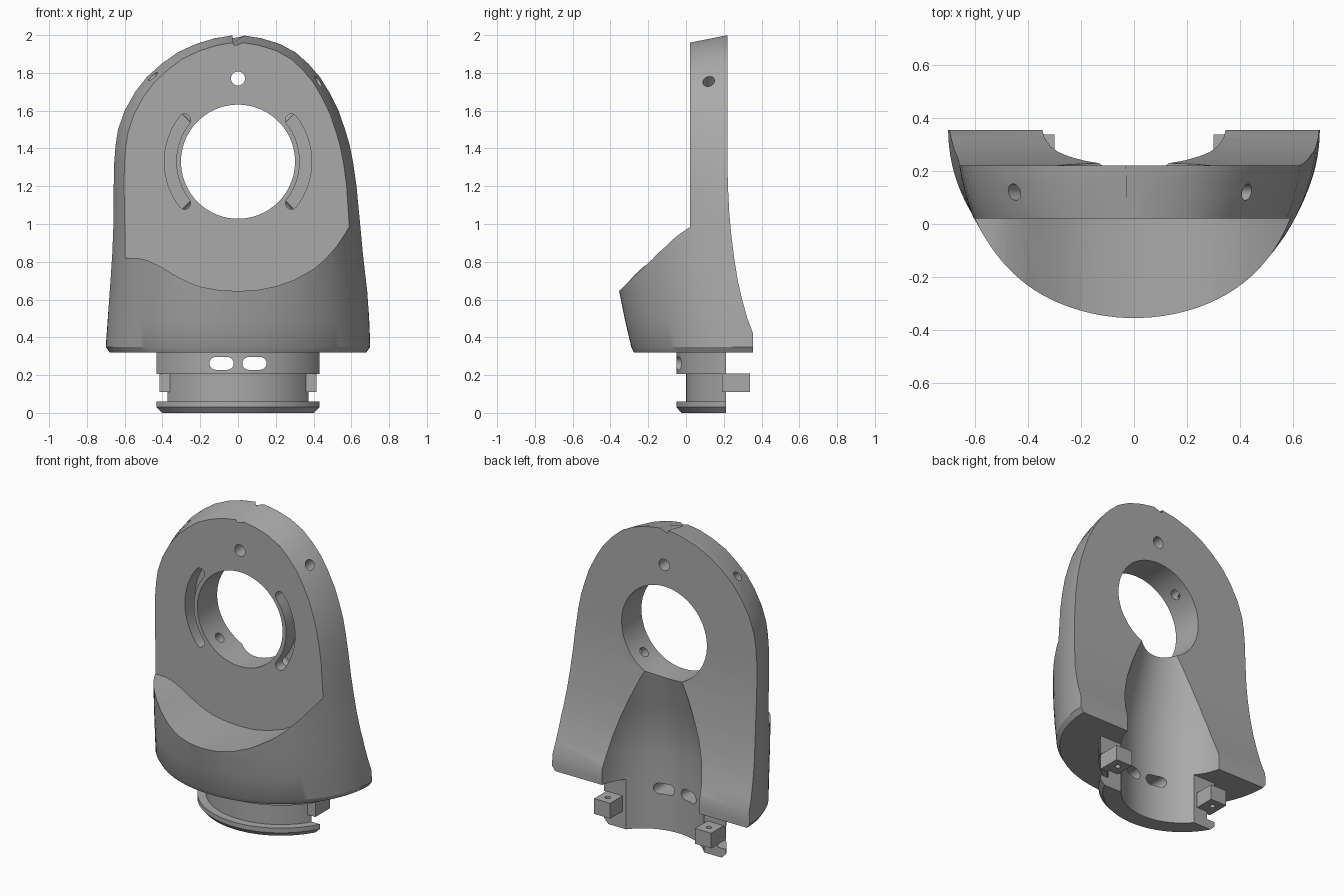
import bpy, bmesh, math
from mathutils import Matrix, Vector

if "Cube" in bpy.data.objects:
    bpy.data.objects.remove(bpy.data.objects["Cube"], do_unlink=True)

grey = bpy.data.materials.new("plain grey")
grey.use_nodes = True
grey.diffuse_color = (0.4, 0.4, 0.4, 1)
grey.node_tree.nodes["Principled BSDF"].inputs["Base Color"].default_value = (0.4, 0.4, 0.4, 1)


def finish(name, bm):
    bmesh.ops.recalc_face_normals(bm, faces=bm.faces)
    me = bpy.data.meshes.new(name)
    bm.to_mesh(me)
    bm.free()
    me.materials.append(grey)
    ob = bpy.data.objects.new(name, me)
    bpy.context.collection.objects.link(ob)
    return ob


def loft(name, rings):
    """Skin a stack of closed rings and cap both ends."""
    bm = bmesh.new()
    rows = [[bm.verts.new(p) for p in ring] for ring in rings]
    n = len(rows[0])
    for a, b in zip(rows, rows[1:]):
        for i in range(n):
            j = (i + 1) % n
            bm.faces.new((a[i], a[j], b[j], b[i]))
    bm.faces.new(rows[0])
    bm.faces.new(rows[-1])
    return finish(name, bm)


def prism_y(name, pts, y0, y1):
    return loft(name, [[(x, y, z) for x, z in pts] for y in (y0, y1)])


def box(name, lo, hi):
    return prism_y(name, [(lo[0], lo[2]), (hi[0], lo[2]), (hi[0], hi[2]), (lo[0], hi[2])], lo[1], hi[1])


def circle(cx, cy, r, n=64):
    return [(cx + r * math.cos(2 * math.pi * i / n), cy + r * math.sin(2 * math.pi * i / n)) for i in range(n)]


def revolve(name, cy, profile):
    """Round solid about a vertical axis; profile holds (radius, z)."""
    return loft(name, [[(x, y, z) for x, y in circle(0, cy, r, 96)] for r, z in profile])


def rod(name, p0, p1, r):
    p0, p1 = Vector(p0), Vector(p1)
    bm = bmesh.new()
    turn = (p1 - p0).to_track_quat('Z', 'Y').to_matrix().to_4x4()
    bmesh.ops.create_cone(bm, cap_ends=True, segments=24, radius1=r, radius2=r, depth=(p1 - p0).length,
                          matrix=Matrix.Translation((p0 + p1) / 2) @ turn)
    return finish(name, bm)


def cut(ob, *cutters):
    bpy.context.view_layer.objects.active = ob
    for c in cutters:
        c.hide_render = True
        m = ob.modifiers.new("cut", 'BOOLEAN')
        m.operation, m.solver, m.object = 'DIFFERENCE', 'EXACT', c
        bpy.ops.object.modifier_apply(modifier=m.name)
        bpy.data.objects.remove(c, do_unlink=True)


# Body: half-elliptical sections (z, left width, right width, depth)
BACK = 0.355
sections = [
    (0.32, .68, .68, .63), (0.35, .70, .70, .645), (0.5, .69, .695, .68), (0.65, .682, .687, .71),
    (0.85, .672, .667, .74), (1.0, .668, .655, .76), (1.2, .668, .637, .78), (1.32, .666, .62, .78),
    (1.42, .658, .60, .78), (1.5, .645, .576, .78), (1.6, .61, .541, .78), (1.7, .553, .49, .78),
    (1.78, .49, .44, .78), (1.85, .41, .378, .78), (1.91, .325, .31, .78), (1.955, .225, .225, .78),
    (1.985, .125, .125, .78), (2.0, .03, .03, .78)]
rings = []
for z, left, right, depth in sections:
    ring = []
    for i in range(65):
        t = math.pi * i / 64
        c = math.cos(t)
        y = BACK - depth * math.sin(t)
        # the crown slopes down towards the front
        drop = 0.04 * max(0, (0.22 - y) / 0.2) * max(0, (z - 1.2) / 0.8)
        ring.append(((right if c > 0 else left) * c, y, z - drop))
    rings.append(ring)
body = loft("housing_body", rings)

# Front face and the curved shelf below it
shelf = [(-.9, .82), (-.6, .82), (-.53, .82), (-.48, .808), (-.41, .775), (-.35, .737), (-.27, .695),
         (-.2, .668), (-.1, .65), (0, .645), (.1, .65), (.2, .67), (.3, .705), (.4, .762),
         (.46, .812), (.52, .88), (.58, .97), (.9, 1.45), (.9, 2.2), (-.9, 2.2)]
front_cut = prism_y("front_cutter", shelf, -1, 0.02)

# Flared back face
flare = [(.6, .42), (.355, .42), (.325, .5), (.297, .6), (.274, .7), (.255, .82), (.24, .94),
         (.229, 1.06), (.222, 1.2), (.22, 1.3), (.22, 2.2), (.6, 2.2)]
back_cut = loft("back_cutter", [[(x, y, z) for y, z in flare] for x in (-1, 1)])

# Tapered cable channel in the back
AXIS_Y = 0.436


def channel():
    return revolve("channel_cutter", AXIS_Y, [(.355, -.1), (.355, .5), (.345, .62), (.325, .74),
                                              (.295, .86), (.265, .98), (.245, 1.06), (.19, 1.3)])


# Main opening, screw hole, arc slots and diagonal drillings
HOLE_Z = 1.33
opening = prism_y("opening_cutter", circle(0, HOLE_Z, .302, 72), -1, 1)
screw = prism_y("screw_cutter", circle(0, 1.77, .037, 24), -1, 1)
arcs = []
for side in (-1, 1):
    pts = []
    span = math.radians(38)
    for i in range(17):
        a = -span + 2 * span * i / 16
        pts.append((.39, a))
    cap = [(.3585 + .0315 * math.cos(t), span + .0315 * math.sin(t) / .3585)
           for t in [math.pi * k / 8 for k in range(1, 8)]]
    pts += cap
    pts += [(.327, span - 2 * span * i / 16) for i in range(17)]
    pts += [(r, -a) for r, a in reversed(cap)]
    arcs.append(prism_y("arc_slot_cutter", [(side * r * math.cos(a), HOLE_Z + r * math.sin(a)) for r, a in pts],
                        -.1, .12))
drills = []
for side in (-1, 1):
    k = math.sqrt(.5) * side
    j = math.sqrt(.5)
    drills.append(rod("drill_cutter", (k * .9, .12, HOLE_Z + j * .9), (-k * .38, .12, HOLE_Z - j * .38), .031))
cut(body, front_cut, back_cut, channel(), opening, screw, *arcs, *drills)

# Collar below the body, with a groove, a flange and two slots
collar = revolve("collar", AXIS_Y, [(.46, 0), (.486, .03), (.486, .06), (.436, .06), (.436, .205),
                                    (.486, .205), (.486, .33)])
slots = []
for cx in (-.087, .087):
    pts = [(cx + s * (.03 + .034 * math.sin(t)), .262 + s * .034 * math.cos(t))
           for s in (1, -1) for t in [math.pi * k / 10 for k in range(11)]]
    slots.append(prism_y("slot_cutter", pts, -1, 1))
cut(collar, box("collar_back_cutter", (-1, .212, -.1), (1, 2, .5)), channel(), *slots)

# Screw lugs either side of the channel
parts = [body, collar]
for side, label in ((1, "left"), (-1, "right")):
    x0, x1 = sorted((side * .30, side * .415))
    lug = box(label + "_lug", (x0, .19, .11), (x1, .338, .208))
    cut(lug, rod("lug_cutter", (side * .358, .28, 0), (side * .358, .28, .3), .016))
    parts.append(lug)

for ob in parts:
    bpy.ops.object.select_all(action='DESELECT')
    ob.select_set(True)
    bpy.context.view_layer.objects.active = ob
    bpy.ops.object.shade_smooth_by_angle(angle=math.radians(25))
